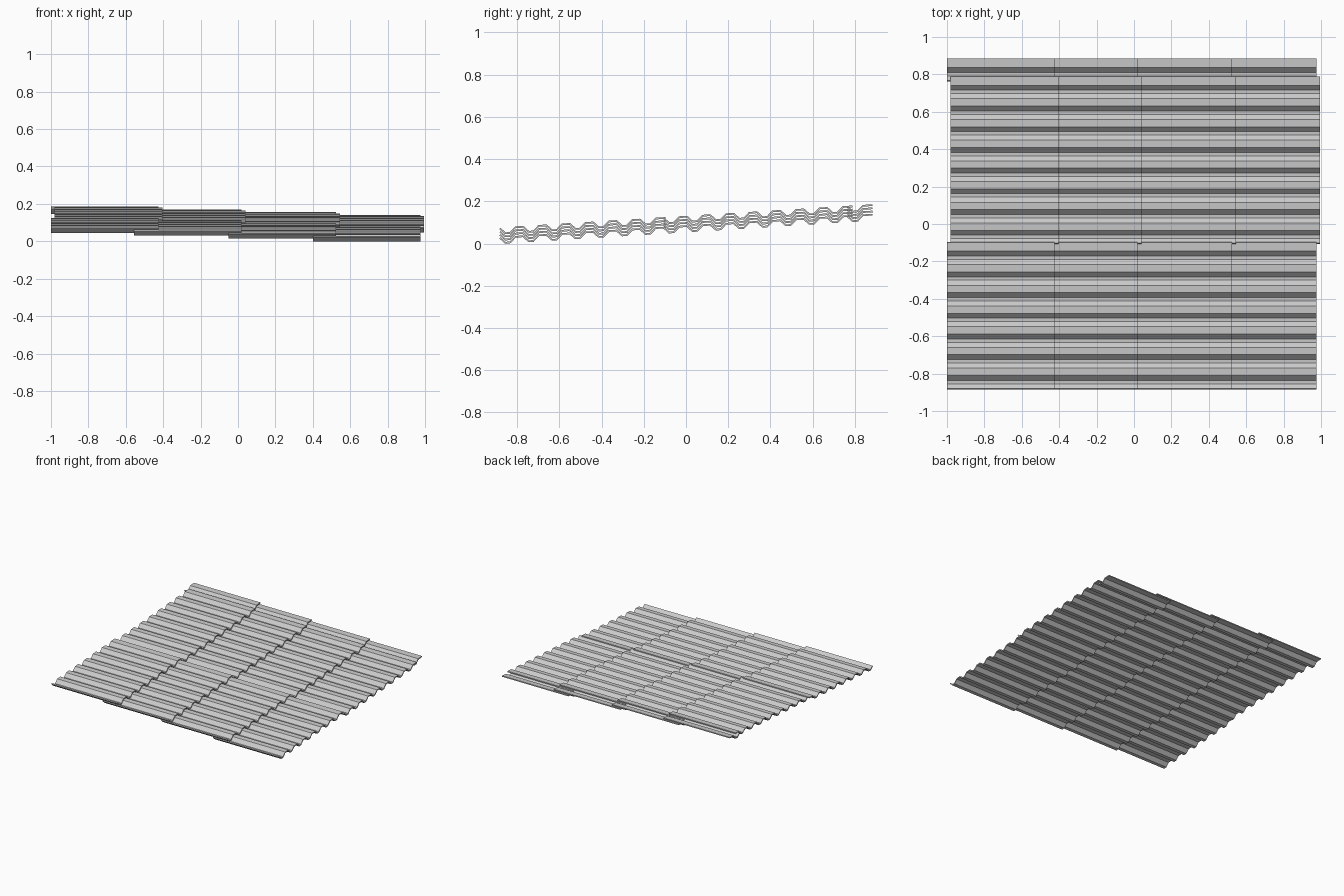
import bpy

if "Cube" in bpy.data.objects:
    bpy.data.objects.remove(bpy.data.objects["Cube"])

PERIOD = 0.1107      # one corrugation
HEIGHT = 0.025       # corrugation depth
SLOPE = 0.062        # roof pitch
STEP = 0.015         # height between overlapping columns
WIDTH = 0.575        # sheet width along x
THICK = 0.008
LAP = 0.012          # extra crest lip at the rear end
VALLEY_Y = -0.855    # lowest point of the whole roof

grey = bpy.data.materials.new("light grey metal")
grey.diffuse_color = (0.6, 0.6, 0.6, 1)
grey.use_nodes = True
grey.node_tree.nodes["Principled BSDF"].inputs["Base Color"].default_value = grey.diffuse_color


def corrugated_sheet(name, x0, y0, waves, lift):
    """Trapezoid-wave sheet: down slope, valley, up slope, crest."""
    profile = []
    for i in range(waves):
        y = y0 + i * PERIOD
        profile += [(y, HEIGHT), (y + 0.027, 0), (y + 0.052, 0), (y + 0.078, HEIGHT)]
    profile.append((y0 + waves * PERIOD + LAP, HEIGHT))
    verts, faces = [], []
    for y, h in profile:
        z = lift + h + SLOPE * (y - VALLEY_Y)
        verts += [(x0, y, z), (x0 + WIDTH, y, z)]
    for i in range(len(profile) - 1):
        a = 2 * i
        faces.append((a, a + 1, a + 3, a + 2))
    mesh = bpy.data.meshes.new(name)
    mesh.from_pydata(verts, [], faces)
    mesh.materials.append(grey)
    obj = bpy.data.objects.new(name, mesh)
    bpy.context.collection.objects.link(obj)
    # sheet thickness, grown upward
    mod = obj.modifiers.new("thickness", 'SOLIDIFY')
    mod.thickness = THICK
    mod.offset = 1
    mod.use_even_offset = True


# rows: name, front edge, number of corrugations, sideways shift
rows = [("front_sheet", -0.884, 7, 0.0),
        ("middle_sheet", -0.108, 8, 0.02),
        ("ridge_sheet", 0.762, 1, 0.0)]
# columns step down from left to right
columns = [-1.0, -0.555, -0.05, 0.40]

for row_name, y0, waves, shift in rows:
    for c, x0 in enumerate(columns):
        corrugated_sheet(f"{row_name}_{c + 1}", x0 + shift, y0, waves, (3 - c) * STEP)
